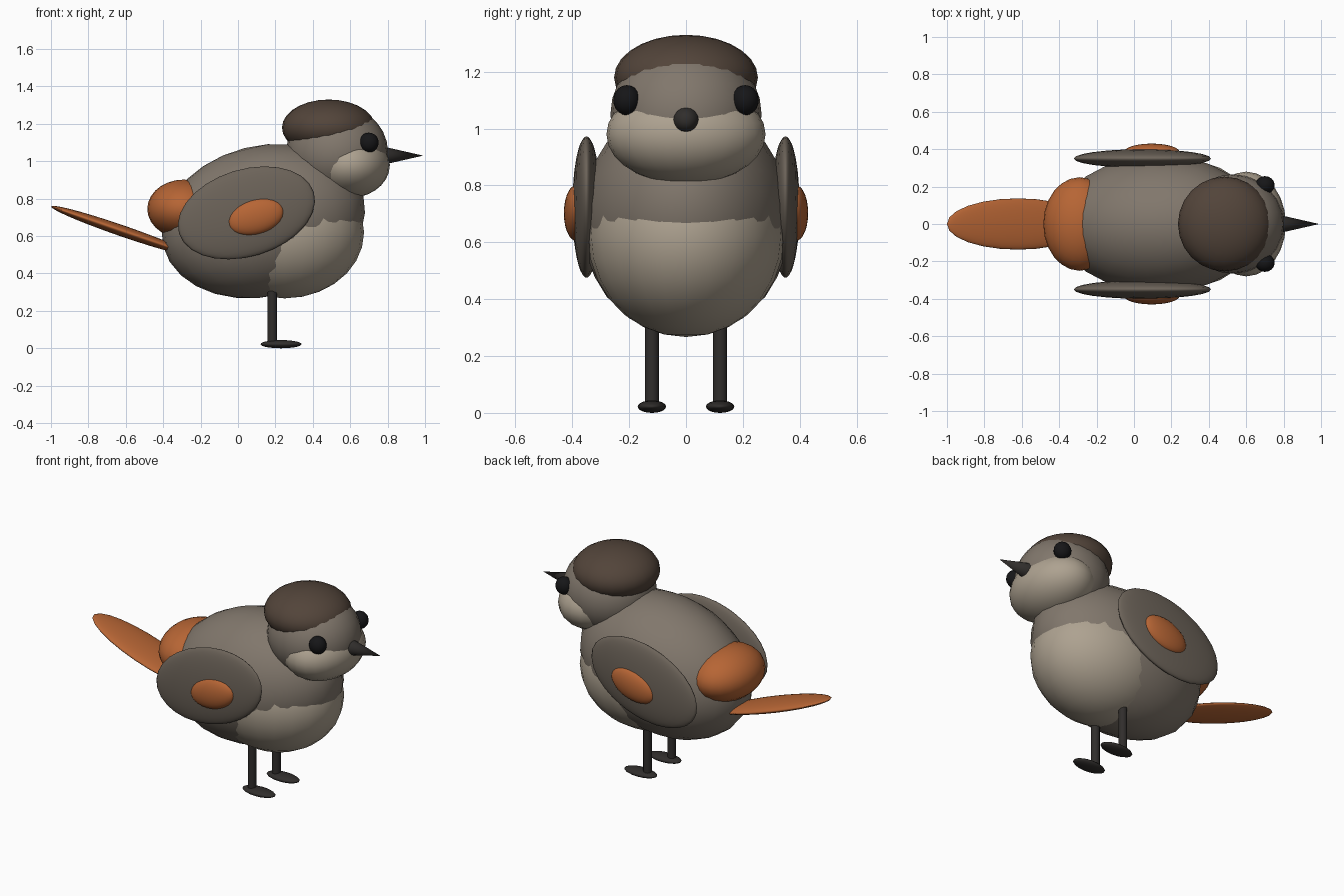
import bpy
from math import radians, pi

if "Cube" in bpy.data.objects:
    bpy.data.objects.remove(bpy.data.objects["Cube"])


def material(name, rgb):
    m = bpy.data.materials.new(name)
    m.diffuse_color = (*rgb, 1)
    m.use_nodes = True
    m.node_tree.nodes["Principled BSDF"].inputs["Base Color"].default_value = m.diffuse_color
    return m


GREY = material("grey_brown", (0.22, 0.185, 0.15))
PALE = material("pale_buff", (0.42, 0.36, 0.28))
CAP = material("dark_brown", (0.085, 0.058, 0.042))
WING = material("wing_brown", (0.15, 0.125, 0.10))
RUST = material("rust", (0.47, 0.13, 0.035))
BLACK = material("black", (0.008, 0.008, 0.009))
DARK = material("charcoal", (0.03, 0.027, 0.025))


def finish(name, mat):
    ob = bpy.context.object
    ob.name = name
    ob.data.materials.append(mat)
    return ob


def ellipsoid(name, loc, radii, mat, pitch=0, seg=24, rings=14):
    """Smooth ellipsoid; positive pitch lifts the +x end."""
    bpy.ops.mesh.primitive_uv_sphere_add(segments=seg, ring_count=rings, radius=1,
                                         location=loc, rotation=(0, -radians(pitch), 0))
    ob = finish(name, mat)
    ob.scale = radii
    bpy.ops.object.shade_smooth()
    return ob


# Body, belly and rump
ellipsoid("body", (0.135, 0, 0.68), (0.552, 0.37, 0.403), GREY, 14)
ellipsoid("belly", (0.25, 0, 0.62), (0.424, 0.345, 0.353), PALE)
ellipsoid("rump", (-0.29, 0, 0.745), (0.195, 0.25, 0.157), RUST)

# Head, cheeks and cap
ellipsoid("head", (0.53, 0, 1.05), (0.272, 0.266, 0.252), GREY)
ellipsoid("cheeks", (0.60, 0, 0.98), (0.212, 0.28, 0.175), PALE)
ellipsoid("cap", (0.485, 0, 1.18), (0.25, 0.253, 0.15), CAP)

# Beak
bpy.ops.mesh.primitive_cone_add(vertices=16, radius1=0.05, radius2=0, depth=0.22,
                                location=(0.88, 0, 1.03), rotation=(0, pi / 2, 0))
finish("beak", DARK)
bpy.ops.object.shade_smooth_by_angle(angle=radians(40))

# Tail
ellipsoid("tail", (-0.62, 0, 0.628), (0.402, 0.137, 0.03), RUST, -19)

# Paired parts
for s, side in ((-1, "right"), (1, "left")):
    ellipsoid(f"eye_{side}", (0.70, s * 0.208, 1.10), (0.052, 0.048, 0.053), BLACK, seg=16, rings=10)
    ellipsoid(f"wing_{side}", (0.045, s * 0.35, 0.724), (0.377, 0.05, 0.233), WING, 17)
    ellipsoid(f"wing_patch_{side}", (0.095, s * 0.385, 0.703), (0.153, 0.045, 0.093), RUST, 16)
    bpy.ops.mesh.primitive_cylinder_add(vertices=12, radius=0.025, depth=0.35,
                                        location=(0.183, s * 0.12, 0.205))
    finish(f"leg_{side}", DARK)
    bpy.ops.object.shade_smooth_by_angle(angle=radians(40))
    ellipsoid(f"foot_{side}", (0.23, s * 0.12, 0.022), (0.11, 0.05, 0.022), DARK, seg=16, rings=10)
